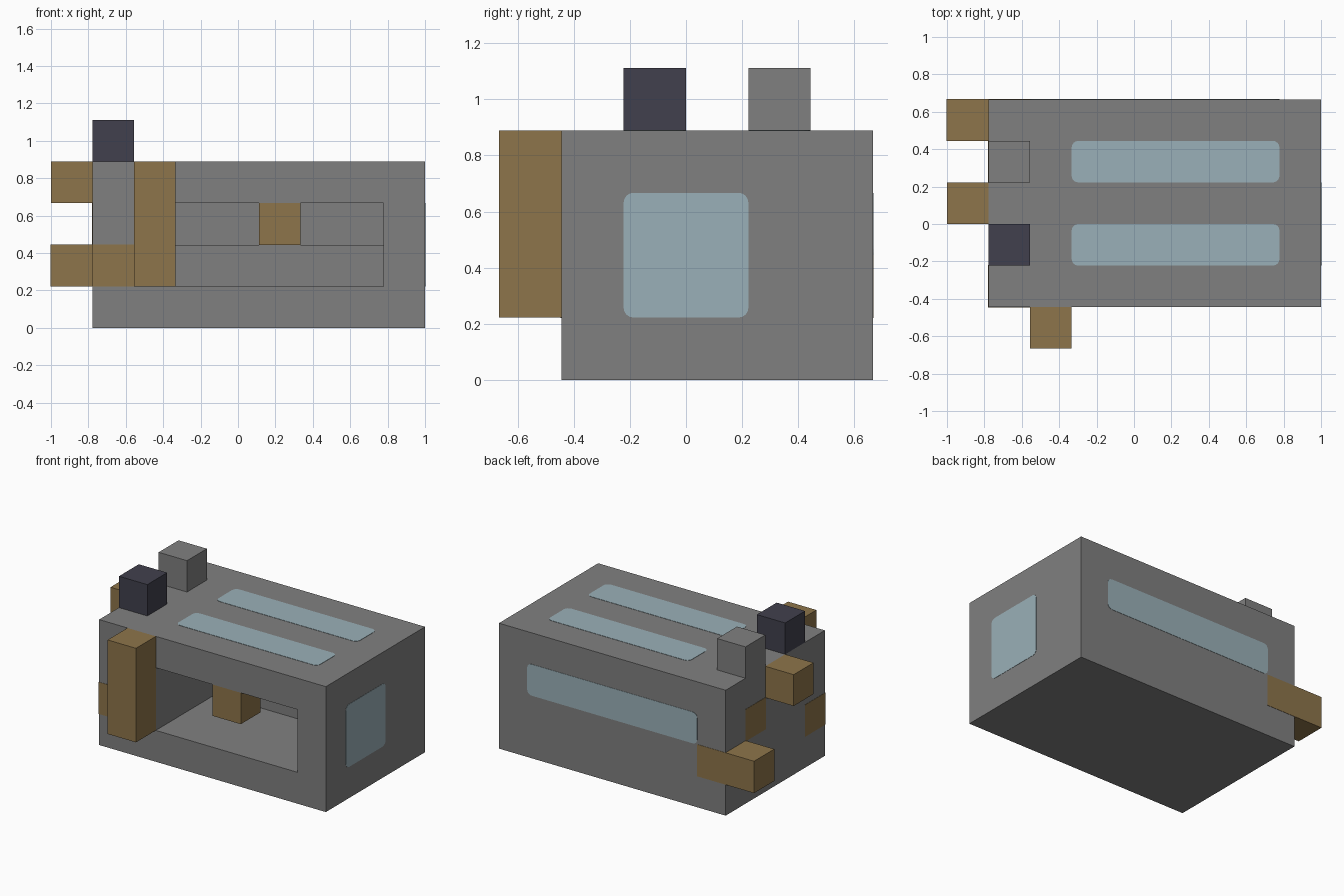
import bpy, bmesh, math
from mathutils import Matrix, Vector

old = bpy.data.objects.get("Cube")
if old:
    bpy.data.objects.remove(old, do_unlink=True)

U = 2 / 9                                  # edge of one block
ORIGIN = Vector((-1, -3 * U, 0))           # corner of the block grid


def material(name, rgb):
    m = bpy.data.materials.new(name)
    m.use_nodes = True
    m.diffuse_color = (*rgb, 1)
    m.node_tree.nodes["Principled BSDF"].inputs["Base Color"].default_value = (*rgb, 1)
    return m


GREY = material("stone_grey", (0.216, 0.216, 0.216))
WOOD = material("wood_brown", (0.27, 0.178, 0.069))
GLASS = material("glass_blue", (0.323, 0.434, 0.479))
DARK = material("dark_slate", (0.053, 0.051, 0.074))


def finish(name, bm, mat):
    bmesh.ops.recalc_face_normals(bm, faces=bm.faces)
    mesh = bpy.data.meshes.new(name)
    bm.to_mesh(mesh)
    bm.free()
    mesh.materials.append(mat)
    ob = bpy.data.objects.new(name, mesh)
    bpy.context.collection.objects.link(ob)
    return ob


def block(name, cell, size, mat, grow=0.0):
    """Box covering size blocks from the given grid cell."""
    size = Vector(size)
    centre = ORIGIN + (Vector(cell) + size / 2) * U
    scale = size * U + Vector((grow, grow, grow)) * 2
    bm = bmesh.new()
    bmesh.ops.create_cube(bm, size=1, matrix=Matrix.Translation(centre) @ Matrix.Diagonal((*scale, 1)))
    return finish(name, bm, mat)


def window(name, centre, width, height, turn, radius=0.035, thick=0.004):
    """Thin rounded pane, made flat and turned to face outwards."""
    bm = bmesh.new()
    verts = []
    for q, (sx, sy) in enumerate(((1, 1), (-1, 1), (-1, -1), (1, -1))):
        for s in range(5):
            a = math.radians(90 * q + 22.5 * s)
            x = sx * (width * U / 2 - radius) + radius * math.cos(a)
            y = sy * (height * U / 2 - radius) + radius * math.sin(a)
            verts.append(bm.verts.new((x, y, -thick / 2)))
    face = bm.faces.new(verts)
    top = bmesh.ops.extrude_face_region(bm, geom=[face])["geom"]
    bmesh.ops.translate(bm, vec=(0, 0, thick), verts=[v for v in top if isinstance(v, bmesh.types.BMVert)])
    place = Matrix.Translation(ORIGIN + Vector(centre) * U) @ turn
    bmesh.ops.transform(bm, matrix=place, verts=bm.verts)
    return finish(name, bm, GLASS)


# Hollow body: front opening with a raised bench at the back
body = block("body", (1, 1, 0), (8, 5, 4), GREY)
cutters = [block("cabin_cutter", (3, 0, 1), (5, 4, 2), GREY),
           block("bench_cutter", (3, 3, 2), (5, 2, 1), GREY)]
for c in cutters:
    c.hide_render = True
    mod = body.modifiers.new(c.name, "BOOLEAN")
    mod.operation = "DIFFERENCE"
    mod.solver = "EXACT"
    mod.object = c
bpy.context.view_layer.update()
carved = bpy.data.meshes.new_from_object(body.evaluated_get(bpy.context.evaluated_depsgraph_get()))
body.modifiers.clear()
body.data = carved
for c in cutters:
    bpy.data.objects.remove(c, do_unlink=True)

# Wooden blocks
block("front_post", (2, 0, 1), (1, 1, 3), WOOD)
block("hanging_block", (5, 1, 2), (1, 1, 1), WOOD)
block("upper_side_block", (0, 3, 3), (1, 1, 1), WOOD)
block("rear_corner_beam", (0, 5, 1), (2, 1, 1), WOOD, 0.002)

# Wooden blocks set flush in the wall
block("side_inlay", (1, 4, 2), (1, 1, 1), WOOD, 0.002)
block("front_corner_inlay", (1, 1, 1), (1, 1, 1), WOOD, 0.002)

# Roof blocks
block("roof_block_dark", (1, 2, 4), (1, 1, 1), DARK)
block("roof_block_grey", (1, 4, 4), (1, 1, 1), GREY)

# Windows
flat = Matrix.Identity(4)
for name, y in (("front", 2.5), ("rear", 4.5)):
    window("roof_window_" + name, (5.5, y, 4), 5, 1, flat)
window("back_window", (5, 6, 2.5), 6, 1, Matrix.Rotation(math.pi / 2, 4, "X"))
window("side_window", (9, 3, 2), 2, 2, Matrix.Rotation(math.pi / 2, 4, "Y"))
